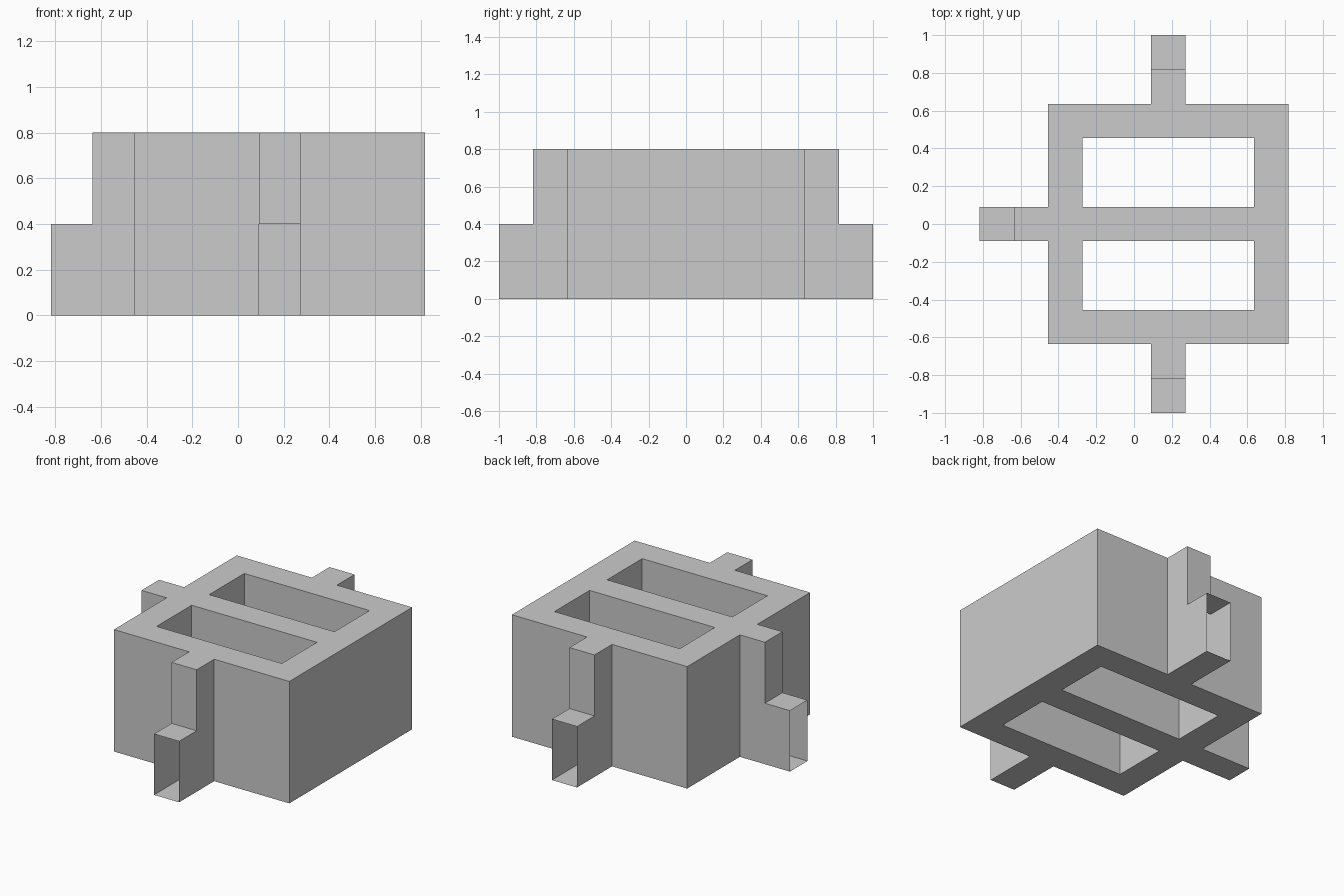
import bpy
import bmesh
from mathutils import Vector

if "Cube" in bpy.data.objects:
    bpy.data.objects.remove(bpy.data.objects["Cube"])

U = 2 / 11          # plan module: wall thickness
H = 0.4             # height of one level

# Half plan from the back edge to the centre bar; digits are heights in levels
half = [".....1...",
        ".....2...",
        "..2222222",
        "..2.....2",
        "..2.....2"]
plan = half + ["122222222"] + half[::-1]
ROWS, COLS = len(plan), len(plan[0])


def level(i, j):
    if 0 <= i < COLS and 0 <= j < ROWS and plan[j][i] != ".":
        return int(plan[j][i])
    return 0


bm = bmesh.new()


def quad(points):
    bm.faces.new([bm.verts.new(p) for p in points])


for j in range(ROWS):
    for i in range(COLS):
        h = level(i, j)
        if not h:
            continue
        c = Vector(((i - (COLS - 1) / 2) * U, ((ROWS - 1) / 2 - j) * U, 0))
        ring = [c + Vector((x, y, 0)) * U / 2
                for x, y in ((-1, -1), (1, -1), (1, 1), (-1, 1))]
        # Top and underside
        quad([p + Vector((0, 0, h * H)) for p in ring])
        quad(ring[::-1])
        # Exposed side walls; the outer ends of the low tabs stay open
        for dx, dy in ((1, 0), (-1, 0), (0, 1), (0, -1)):
            ni, nj = i + dx, j - dy
            outside = not (0 <= ni < COLS and 0 <= nj < ROWS)
            if h == 1 and outside:
                continue
            mid = c + Vector((dx, dy, 0)) * U / 2
            t = Vector((-dy, dx, 0)) * U / 2
            for k in range(level(ni, nj), h):
                lo, hi = Vector((0, 0, k * H)), Vector((0, 0, (k + 1) * H))
                quad([mid - t + lo, mid + t + lo, mid + t + hi, mid - t + hi])

bmesh.ops.remove_doubles(bm, verts=bm.verts, dist=1e-4)

mesh = bpy.data.meshes.new("walled_block")
bm.to_mesh(mesh)
bm.free()
bpy.context.collection.objects.link(bpy.data.objects.new("walled_block", mesh))
